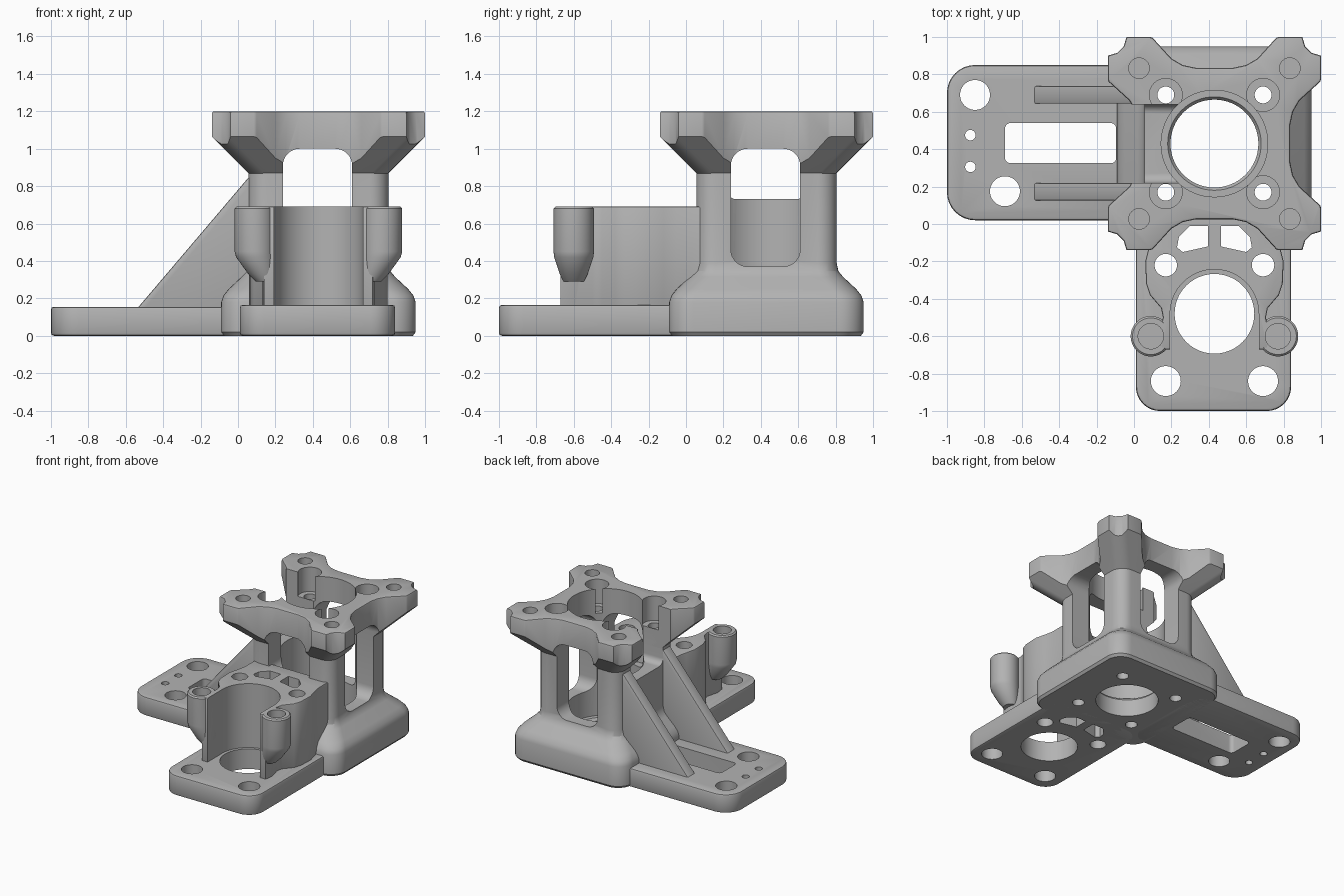
import bpy, bmesh
from math import sin, cos, pi, radians

if "Cube" in bpy.data.objects:
    bpy.data.objects.remove(bpy.data.objects["Cube"])

C = 0.43       # tower axis, same in x and y
PY = -0.48     # pipe clamp axis in y
grey = bpy.data.materials.new("plain grey")
grey.use_nodes = True
grey.diffuse_color = (0.45, 0.45, 0.45, 1)
bsdf = next(n for n in grey.node_tree.nodes if n.type == 'BSDF_PRINCIPLED')
bsdf.inputs["Base Color"].default_value = (0.45, 0.45, 0.45, 1)
bsdf.inputs["Roughness"].default_value = 0.6


# ---- helpers ----
def finish(name, bm):
    bmesh.ops.recalc_face_normals(bm, faces=bm.faces)
    me = bpy.data.meshes.new(name)
    bm.to_mesh(me)
    bm.free()
    me.materials.append(grey)
    ob = bpy.data.objects.new(name, me)
    bpy.context.collection.objects.link(ob)
    return ob


def loft(name, rings):
    """Skin a stack of equal-length point rings and cap the ends."""
    bm = bmesh.new()
    vs = [[bm.verts.new(p) for p in ring] for ring in rings]
    n = len(vs[0])
    for a, b in zip(vs, vs[1:]):
        for i in range(n):
            j = (i + 1) % n
            bm.faces.new((a[i], a[j], b[j], b[i]))
    bm.faces.new(vs[0][::-1])
    bm.faces.new(vs[-1])
    return finish(name, bm)


def prism(name, pts, w0, w1, axis='Z', bevel=0):
    """Extrude a 2D outline along an axis, with optional rounded rims."""
    place = {'X': lambda u, v, w: (w, u, v),
             'Y': lambda u, v, w: (u, w, v),
             'Z': lambda u, v, w: (u, v, w)}[axis]
    bm = bmesh.new()
    lo = [bm.verts.new(place(u, v, w0)) for u, v in pts]
    hi = [bm.verts.new(place(u, v, w1)) for u, v in pts]
    n = len(pts)
    caps = [bm.faces.new(lo[::-1]), bm.faces.new(hi)]
    for i in range(n):
        j = (i + 1) % n
        bm.faces.new((lo[i], lo[j], hi[j], hi[i]))
    bmesh.ops.recalc_face_normals(bm, faces=bm.faces)
    if bevel:
        rim = [e for f in caps for e in f.edges]
        bmesh.ops.bevel(bm, geom=rim, offset=bevel, segments=2, profile=0.5,
                        affect='EDGES')
    return finish(name, bm)


def circle(x, y, r, n=48):
    return [(x + r * cos(2 * pi * i / n), y + r * sin(2 * pi * i / n))
            for i in range(n)]


def rrect(x0, x1, y0, y1, r, n=8):
    pts = []
    for k, (cx, cy) in enumerate([(x1 - r, y1 - r), (x0 + r, y1 - r),
                                  (x0 + r, y0 + r), (x1 - r, y0 + r)]):
        for i in range(n + 1):
            a = pi / 2 * (k + i / n)
            pts.append((cx + r * cos(a), cy + r * sin(a)))
    return pts


def at(pts, z):
    return [(x, y, z) for x, y in pts]


def square(half, r, z):
    return at(rrect(C - half, C + half, C - half, C + half, r), z)


def hole(x, y, r, z0=-0.1, z1=1.4):
    return prism("cutter", circle(x, y, r), z0, z1)


def boolean(ob, cutters, op='DIFFERENCE'):
    bpy.ops.object.select_all(action='DESELECT')
    bpy.context.view_layer.objects.active = ob
    ob.select_set(True)
    for c in cutters:
        c.hide_render = True
        m = ob.modifiers.new("cut", 'BOOLEAN')
        m.operation, m.solver, m.object = op, 'EXACT', c
        bpy.ops.object.modifier_apply(modifier=m.name)


# ---- solid parts ----
left_foot = prism("left_foot", rrect(-1, 0.08, 0.02, 0.85, 0.15), 0, 0.155, bevel=0.015)
front_foot = prism("front_foot", rrect(0.01, 0.84, -1, 0.1, 0.13), 0, 0.165, bevel=0.015)

# column with a broad flared base
tower = loft("tower", [square(h, r, z) for h, r, z in [
    (0.505, 0.12, 0), (0.52, 0.13, 0.02), (0.52, 0.13, 0.18), (0.508, 0.13, 0.215),
    (0.48, 0.13, 0.25), (0.41, 0.12, 0.315), (0.385, 0.11, 0.345),
    (0.375, 0.1, 0.39), (0.375, 0.1, 1.1)]])

# four-armed flange: flared block trimmed to a cross outline
flange = loft("top_flange", [square(h, 0.09, z) for h, z in [
    (0.36, 0.855), (0.60, 1.095), (0.60, 1.25)]])
quarter = [(0.1, 0.405), (0.17, 0.42), (0.23, 0.455), (0.33, 0.565), (0.345, 0.57),
           (0.47, 0.57), (0.485, 0.52)]
quarter += [(y, x) for x, y in reversed(quarter)]
cross = []
for k in range(4):
    ca, sa = round(cos(k * pi / 2)), round(sin(k * pi / 2))
    cross += [(C + x * ca + y * sa, C - x * sa + y * ca) for x, y in quarter]
trim = prism("cutter", cross, 0.7, 1.2, bevel=0.012)
boolean(flange, [trim], 'INTERSECT')

# sloping ribs
slope = [(-0.54, 0.1), (-0.54, 0.145), (0.055, 0.845), (0.1, 0.845), (0.1, 0.1)]
ribs = [prism(n, slope, y - 0.047, y + 0.047, 'Y', 0.008)
        for n, y in (("rear_rib", 0.69), ("front_rib", 0.172))]

# pipe clamp body, mirrored about its centre line
side = [(0.20, -0.67), (0.29, -0.67), (0.3, -0.6), (0.275, -0.5), (0.285, -0.45),
        (0.345, -0.38), (0.365, -0.32), (0.37, -0.2), (0.35, -0.12), (0.335, -0.05),
        (0.335, 0.1)]
clamp = prism("pipe_clamp", [(C + x, y) for x, y in side] +
              [(C - x, y) for x, y in reversed(side)], 0.1, 0.69, bevel=0.01)

# screw lugs with ramped undersides
lugs = []
for name, s in (("left_lug", 1), ("right_lug", -1)):
    lugs.append(loft(name, [at(circle(C + s * dx, -0.6, r), z) for dx, r, z in [
        (0.28, 0.055, 0.29), (0.3, 0.075, 0.33), (0.335, 0.105, 0.42),
        (0.34, 0.108, 0.45), (0.34, 0.108, 0.68), (0.34, 0.098, 0.69)]]))

# ---- openings ----
# mounting holes and belt slot in the feet
boolean(left_foot, [hole(-0.85, 0.69, 0.08), hole(-0.69, 0.175, 0.08),
                    hole(-0.875, 0.475, 0.028), hole(-0.875, 0.305, 0.028)])
belt_slot = prism("cutter", rrect(-0.69, -0.095, 0.325, 0.54, 0.03), -0.1, 0.4)
boolean(left_foot, [belt_slot])
boolean(tower, [belt_slot])
boolean(front_foot, [hole(C - 0.26, -0.84, 0.08), hole(C + 0.26, -0.84, 0.08),
                     hole(C, PY, 0.213)])

# stepped central bore
bore = loft("cutter", [at(circle(C, C, r, 64), z) for r, z in [
    (0.235, -0.1), (0.235, 0.14), (0.25, 0.16), (0.285, 0.16), (0.285, 1.4)]])
tower_cuts = [bore]

# windows: tall on two sides, short above the clamp, open slot above the ribs
w0, w1 = 0.24, 0.61
tower_cuts += [
    prism("cutter", rrect(w0, w1, 0.37, 1.0, 0.09), C, 1.2, 'X'),
    prism("cutter", rrect(w0, w1, 0.37, 1.0, 0.09), C, 1.2, 'Y'),
    prism("cutter", rrect(w0, w1, 0.62, 1.0, 0.09), -0.3, C, 'Y'),
    prism("cutter", rrect(0.22, 0.64, 0.73, 1.5, 0.05), -0.3, C, 'X')]

# long screw holes with counterbores, and shallow flange holes
flange_cuts = []
for sx in (-1, 1):
    for sy in (-1, 1):
        x, y = C + sx * 0.26, C + sy * 0.26
        tower_cuts += [hole(x, y, 0.045), hole(x, y, 0.088, 1.0)]
        flange_cuts.append(hole(C + sx * 0.403, C + sy * 0.403, 0.055, 1.06))
boolean(tower, tower_cuts)
boolean(flange, tower_cuts + flange_cuts)

# clamp channel, open to the front
arc = [(C + 0.237 * cos(pi * i / 32), PY + 0.237 * sin(pi * i / 32)) for i in range(33)]
channel = prism("cutter", arc + [(C - 0.237, -0.95), (C + 0.237, -0.95)], 0, 1)
pocket = [(0.2, -0.125), (0.17, -0.15), (0.035, -0.12), (0.035, -0.01),
          (0.13, -0.01), (0.19, -0.07)]
through = []
for s in (-1, 1):
    through.append(prism("cutter", [(C + s * x, y) for x, y in pocket], -0.1, 0.9))
    through.append(hole(C + s * 0.26, -0.22, 0.06, -0.1, 0.9))
boolean(clamp, [channel] + through)
boolean(front_foot, through)
boolean(tower, through)
lug_holes = [hole(C + s * 0.34, -0.6, 0.068, 0.5, 0.9) for s in (1, -1)]
for lug in lugs:
    boolean(lug, [channel] + lug_holes)
boolean(clamp, lug_holes)

# ---- tidy up and shade ----
for ob in [o for o in bpy.data.objects if o.name.startswith("cutter")]:
    bpy.data.objects.remove(ob)
parts = [left_foot, front_foot, tower, flange, clamp] + ribs + lugs
bpy.ops.object.select_all(action='DESELECT')
for ob in parts:
    ob.select_set(True)
bpy.context.view_layer.objects.active = tower
bpy.ops.object.shade_smooth_by_angle(angle=radians(32))
